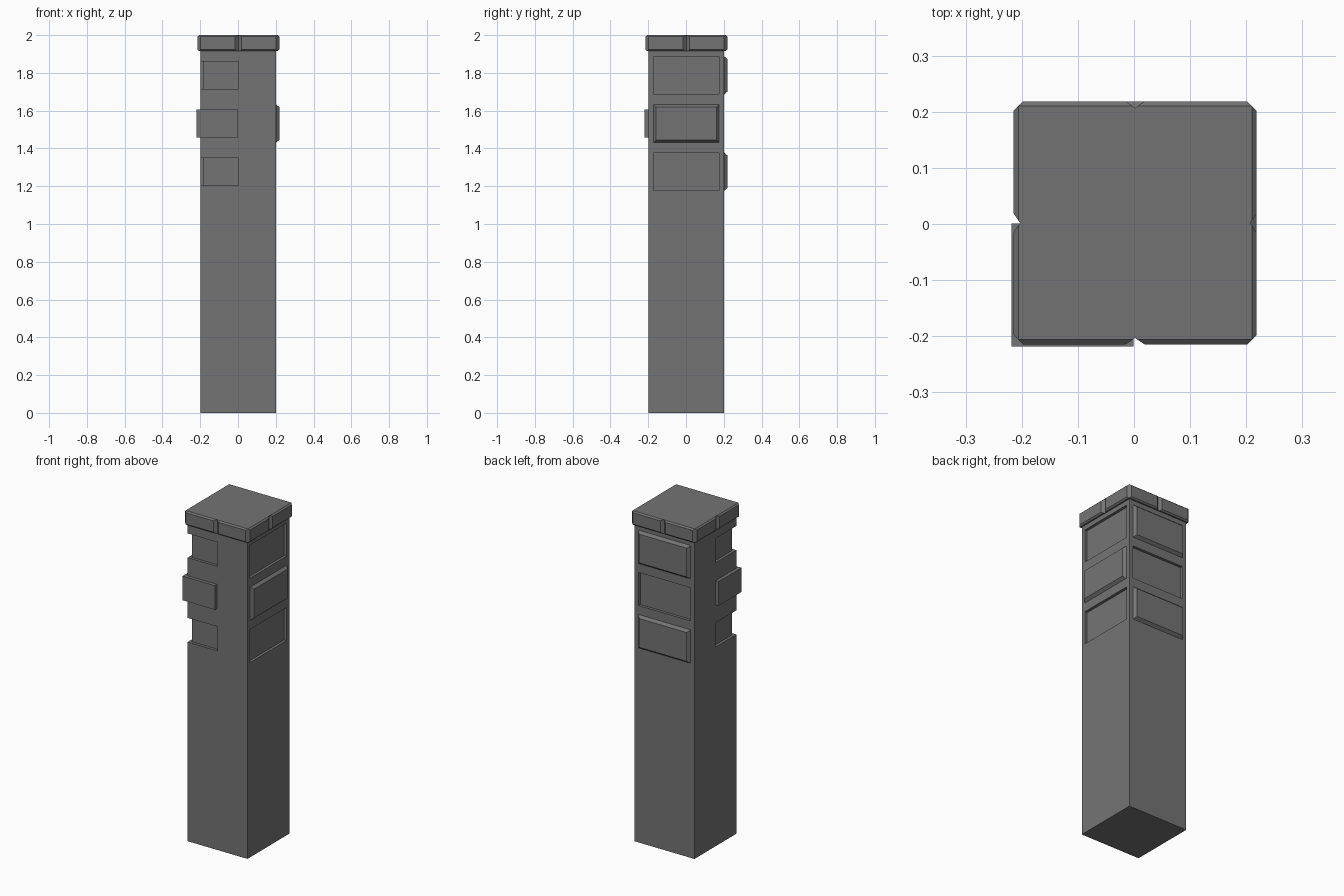
import bpy, bmesh
from mathutils import Matrix, Vector
from math import pi

if "Cube" in bpy.data.objects:
    bpy.data.objects.remove(bpy.data.objects["Cube"])

C = 0.002                      # shaft centre offset in x and y
ROWS = (1.787, 1.532, 1.277)   # panel heights, top to bottom
D = 0.0165                     # relief depth

# Dark grey for every part
dark = bpy.data.materials.new("dark_grey")
dark.diffuse_color = (0.175, 0.175, 0.175, 1)
dark.use_nodes = True
dark.node_tree.nodes["Principled BSDF"].inputs["Base Color"].default_value = dark.diffuse_color


def finish(name, bm):
    bmesh.ops.remove_doubles(bm, verts=bm.verts, dist=1e-5)
    bmesh.ops.recalc_face_normals(bm, faces=bm.faces)
    me = bpy.data.meshes.new(name)
    bm.to_mesh(me)
    bm.free()
    me.materials.append(dark)
    ob = bpy.data.objects.new(name, me)
    ob.location = (C, C, 0)
    bpy.context.collection.objects.link(ob)
    return ob


def box(name, lo, hi):
    lo, hi = Vector(lo), Vector(hi)
    bm = bmesh.new()
    bmesh.ops.create_cube(bm, size=1, matrix=Matrix.Translation((lo + hi) / 2)
                          @ Matrix.Diagonal((*(hi - lo), 1)))
    return finish(name, bm)


def loft(name, rings):
    bm = bmesh.new()
    loops = [[bm.verts.new(p) for p in r] for r in rings]
    for a, b in zip(loops, loops[1:]):
        for i in range(len(a)):
            j = (i + 1) % len(a)
            bm.faces.new((a[i], a[j], b[j], b[i]))
    bm.faces.new(loops[0][::-1])
    bm.faces.new(loops[-1])
    return finish(name, bm)


def raised_panel(name, z, turn):
    # tapered plate on the +x face, turned about z
    rot = Matrix.Rotation(turn, 3, 'Z')
    rings = []
    for x, inset in ((0.195, 0), (0.2, 0), (0.2 + D, 0.014)):
        w, h = 0.174 - inset, 0.101 - inset
        rings.append([rot @ Vector((x, a * w, z + b * h))
                      for a, b in ((-1, -1), (1, -1), (1, 1), (-1, 1))])
    loft(name, rings)


def cap_ring(z, r, notch, depth, chamfer):
    # square outline with a V notch per side and cut corners
    side = [(-r + chamfer, -r), (-notch, -r), (0, -depth), (notch, -r), (r - chamfer, -r)]
    return [Matrix.Rotation(k * pi / 2, 3, 'Z') @ Vector((x, y, z))
            for k in range(4) for x, y in side]


# Shaft with sunken panels and notched corner
shaft = box("shaft", (-0.2, -0.2, 0), (0.2, 0.2, 1.93))
cutters = []
for z in (ROWS[0], ROWS[2]):
    cutters.append(box("side_cutter", (0.2 - D, -0.174, z - 0.1), (0.25, 0.174, z + 0.1)))
    for n, hi in (("front", (0, -0.2 + D)), ("left", (-0.2 + D, 0))):
        cutters.append(box(n + "_cutter", (-0.25, -0.25, z - 0.073), (*hi, z + 0.073)))
cutters.append(box("back_cutter", (-0.174, 0.2 - D, ROWS[1] - 0.1), (0.174, 0.25, ROWS[1] + 0.1)))
for c in cutters:
    m = shaft.modifiers.new("cut", 'BOOLEAN')
    m.operation, m.solver, m.object = 'DIFFERENCE', 'EXACT', c

# Apply the cuts and drop the cutters
deps = bpy.context.evaluated_depsgraph_get()
cut_mesh = bpy.data.meshes.new_from_object(shaft.evaluated_get(deps))
shaft.modifiers.clear()
shaft.data = cut_mesh
for c in cutters:
    bpy.data.objects.remove(c)

# Raised panels: one on the right, two on the back
raised_panel("right_panel", ROWS[1], 0)
raised_panel("back_panel_upper", ROWS[0], pi / 2)
raised_panel("back_panel_lower", ROWS[2], pi / 2)

# Corner block wrapping the front left edge
box("corner_block", (-0.2205, -0.2205, ROWS[1] - 0.073), (-0.003, -0.001, ROWS[1] + 0.073))

# Notched cap with bevelled rims
loft("cap", [cap_ring(1.915, 0.208, 0.009, 0.201, 0),
             cap_ring(1.923, 0.2165, 0.017, 0.201, D),
             cap_ring(1.992, 0.2165, 0.017, 0.201, D),
             cap_ring(2.0, 0.208, 0.004, 0.205, 0)])
